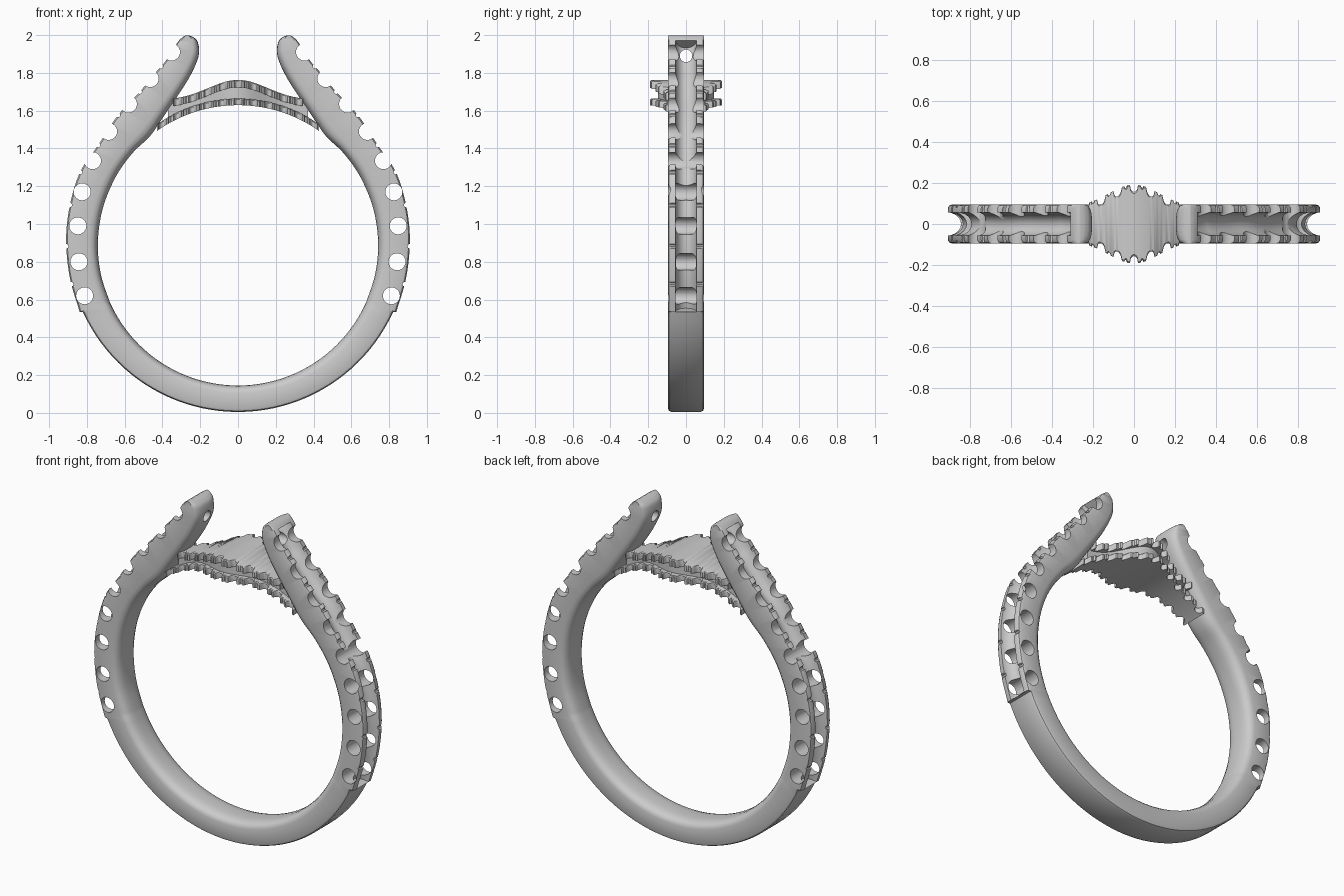
import bpy, bmesh, math
from mathutils import Vector, Matrix

if "Cube" in bpy.data.objects:
    bpy.data.objects.remove(bpy.data.objects["Cube"])

CZ, RI = 0.887, 0.742          # finger hole centre height and radius


def make_object(name, bm):
    bmesh.ops.recalc_face_normals(bm, faces=bm.faces)
    me = bpy.data.meshes.new(name)
    bm.to_mesh(me)
    bm.free()
    ob = bpy.data.objects.new(name, me)
    bpy.context.collection.objects.link(ob)
    return ob


def loft(bm, sections):
    """Skin a list of closed point loops and cap both ends."""
    rows = [[bm.verts.new(p) for p in s] for s in sections]
    n = len(rows[0])
    for a, b in zip(rows, rows[1:]):
        for i in range(n):
            j = (i + 1) % n
            bm.faces.new((a[i], a[j], b[j], b[i]))
    bm.faces.new(rows[0][::-1])
    bm.faces.new(rows[-1])


def smooth(ob, angle=35):
    bpy.ops.object.select_all(action='DESELECT')
    ob.select_set(True)
    bpy.context.view_layer.objects.active = ob
    bpy.ops.object.shade_smooth_by_angle(angle=math.radians(angle))


def catmull(pts, steps):
    out = []
    for i in range(len(pts) - 1):
        a, b = pts[max(i - 1, 0)], pts[i]
        c, d = pts[i + 1], pts[min(i + 2, len(pts) - 1)]
        for k in range(steps):
            t = k / steps
            out.append(0.5 * (2 * b + (c - a) * t + (2 * a - 5 * b + 4 * c - d) * t * t
                              + (3 * b - a - 3 * c + d) * t ** 3))
    return out + [pts[-1]]


def ring_pt(deg, r=RI, cz=CZ):
    a = math.radians(deg)
    return Vector((r * math.sin(a), cz - r * math.cos(a)))


# Shank: inner / outer edge pairs from the bottom to the arm tip
upper = [(ring_pt(d), Vector(o)) for d, o in [
    (66, (0.838, 0.535)), (78, (0.89, 0.714)), (91, (0.91, 0.915)), (105, (0.89, 1.10)),
    (119, (0.836, 1.275)), (131, (0.74, 1.418)), (141, (0.635, 1.577))]]
upper += [(Vector(i), Vector(o)) for i, o in [
    ((0.40, 1.56), (0.52, 1.70)), ((0.315, 1.685), (0.425, 1.815)),
    ((0.25, 1.79), (0.385, 1.86)), ((0.208, 1.89), (0.34, 1.93)),
    ((0.212, 1.96), (0.315, 1.968)), ((0.235, 1.988), (0.295, 1.988)),
    ((0.262, 1.999), (0.278, 1.998))]]
inner = catmull([p[0] for p in upper], 6)
outer = catmull([p[1] for p in upper], 6)
half = [(ring_pt(d), ring_pt(d, 0.902, 0.907)) for d in [65.5 * i / 22 for i in range(23)]]
half += list(zip(inner, outer))
flip = lambda p: Vector((-p.x, p.y))
stations = [(flip(a), flip(b)) for a, b in half[:0:-1]] + half

# Rounded comfort-fit cross-section (fraction inner to outer, y)
prof = [(0, 0.03), (0.025, 0.055), (0.08, 0.077), (0.16, 0.089), (0.28, 0.095),
        (0.88, 0.095), (0.96, 0.09), (1, 0.078)]
prof = prof + [(u, -y) for u, y in prof[::-1]]
bm = bmesh.new()
loft(bm, [[(*(a.lerp(b, u)), y) for u, y in prof] for a, b in stations])
for v in bm.verts:
    x, z, y = v.co
    v.co = (x, y, z)
shank = make_object("shank", bm)


def cylinder(bm, x, z, r, axis='Y', length=0.4, seg=24):
    rot = Matrix.Rotation(math.pi / 2, 4, 'X' if axis == 'Y' else 'Y')
    bmesh.ops.create_cone(bm, cap_ends=True, segments=seg, radius1=r, radius2=r,
                          depth=length, matrix=Matrix.Translation((x, 0, z)) @ rot)


# Stone seats cut across the arms, with a small nick in each tooth between
seats = [(0.812, 0.62), (0.842, 0.80), (0.848, 0.99), (0.825, 1.17), (0.77, 1.335),
         (0.685, 1.49), (0.58, 1.635), (0.465, 1.77), (0.352, 1.91)]
seat_bm, groove_bm, hole_bm = bmesh.new(), bmesh.new(), bmesh.new()
for s in (1, -1):
    for x, z in seats:
        cylinder(seat_bm, s * x, z, 0.045)
    for a, b in zip(seats, seats[1:]):
        mid = (Vector(a) + Vector(b)) / 2
        p = min(outer, key=lambda q: (q - mid).length)
        cylinder(seat_bm, s * p.x, p.y, 0.012, seg=8)
    # Channel running along the outer face
    path = outer[:-11]
    loops = []
    for i, p in enumerate(path):
        t = (path[min(i + 1, len(path) - 1)] - path[max(i - 1, 0)]).normalized()
        n = Vector((t.y, -t.x))
        ring = []
        for k in range(20):
            a = 2 * math.pi * k / 20
            q = p + n * (0.01 + 0.075 * math.cos(a))
            ring.append((s * q.x, 0.058 * math.sin(a), q.y))
        loops.append(ring)
    loft(groove_bm, loops)
    # Pin hole through the arm tip
    cylinder(hole_bm, s * 0.27, 1.89, 0.033, 'X', 0.3)

for name, cb in (("seat_cutter", seat_bm), ("groove_cutter", groove_bm), ("hole_cutter", hole_bm)):
    cutter = make_object(name, cb)
    cutter.hide_render = True
    m = shank.modifiers.new(name, 'BOOLEAN')
    m.operation, m.solver, m.object = 'DIFFERENCE', 'EXACT', cutter
    bpy.context.view_layer.objects.active = shank
    bpy.ops.object.modifier_apply(modifier=name)
    bpy.data.objects.remove(cutter)
smooth(shank)


# Bridge between the arms: two scalloped plates around a recessed core
def base_width(x):
    x = abs(x)
    return 0.085 + 0.108 * math.exp(-(x / 0.17) ** 2)


def scalloped(x):
    w = base_width(x)
    d = abs((x + 0.04) % 0.08 - 0.04)
    e = abs(x % 0.08 - 0.04)
    if d < 0.02:
        w -= 0.036 * math.sqrt(1 - (d / 0.02) ** 2)
    elif e < 0.006:
        w -= 0.01
    return w


def low_bottom(x):
    return CZ + math.sqrt(RI * RI - x * x)


def top_top(x):
    return 1.655 + 0.108 * math.exp(-(x / 0.22) ** 2)


def slab(name, reach, width, zlo, zhi, step=0.004):
    n = round(2 * reach / step)
    loops = []
    for i in range(n + 1):
        x = -reach + 2 * reach * i / n
        w, lo, hi = width(x), zlo(x), zhi(x)
        loops.append([(x, -w, lo), (x, w, lo), (x, w, hi - 0.006), (x, w - 0.008, hi),
                      (x, -w + 0.008, hi), (x, -w, hi - 0.006)])
    b = bmesh.new()
    loft(b, loops)
    smooth(make_object(name, b))


slab("lower_plate", 0.43, scalloped, low_bottom, lambda x: low_bottom(x) + 0.035)
slab("upper_plate", 0.345, scalloped, lambda x: top_top(x) - 0.04, top_top)
slab("bridge_core", 0.37, lambda x: base_width(x) - 0.045,
     lambda x: low_bottom(x) + 0.02, lambda x: top_top(x) - 0.02, 0.02)
